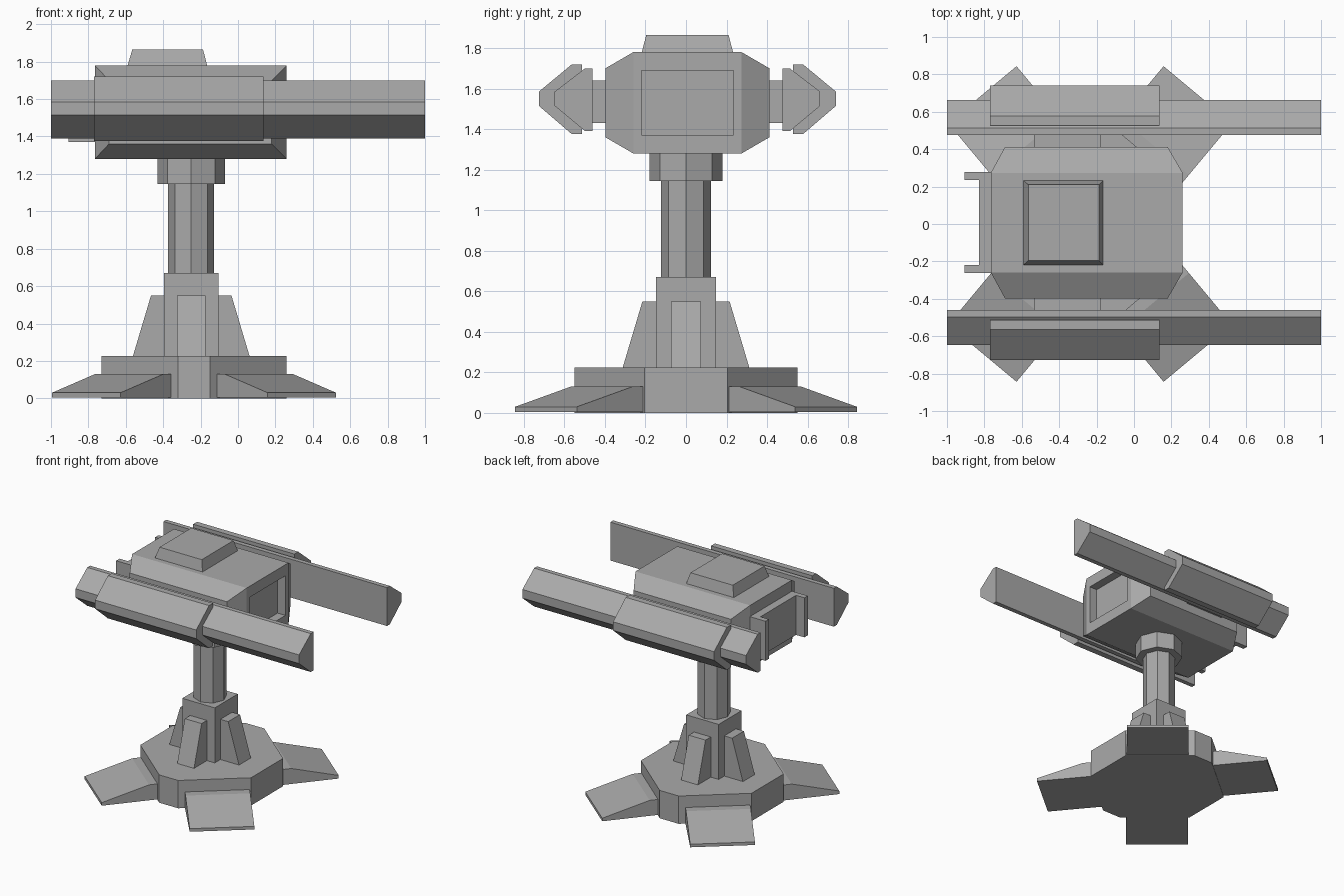
import bpy, bmesh
from math import cos, sin, pi
from mathutils import Vector

old = bpy.data.objects.get("Cube")
if old:
    bpy.data.objects.remove(old, do_unlink=True)

grey = bpy.data.materials.new("plain grey")
grey.use_nodes = True
COLOUR = (0.4, 0.4, 0.4, 1)
grey.diffuse_color = COLOUR
grey.node_tree.nodes["Principled BSDF"].inputs["Base Color"].default_value = COLOUR

AXIS = -0.25     # x of the post
BASE = -0.235    # x of the base
HEAD_Y = 0.007   # y centre of the head


def loft(name, rings):
    """Skin a list of equal-sized point rings and cap both ends."""
    bm = bmesh.new()
    loops = [[bm.verts.new(p) for p in ring] for ring in rings]
    n = len(loops[0])
    for a, b in zip(loops, loops[1:]):
        for i in range(n):
            j = (i + 1) % n
            bm.faces.new((a[i], a[j], b[j], b[i]))
    bm.faces.new(loops[0])
    bm.faces.new(loops[-1])
    bmesh.ops.recalc_face_normals(bm, faces=bm.faces)
    mesh = bpy.data.meshes.new(name)
    bm.to_mesh(mesh)
    bm.free()
    mesh.materials.append(grey)
    obj = bpy.data.objects.new(name, mesh)
    bpy.context.collection.objects.link(obj)
    return obj


def rect(axis, at, a0, a1, b0, b1):
    """Rectangle across an axis; a and b are the other two axes in order."""
    ring = []
    for a, b in ((a0, b0), (a1, b0), (a1, b1), (a0, b1)):
        p = [a, b]
        p.insert("xyz".index(axis), at)
        ring.append(p)
    return ring


def box(name, x0, x1, y0, y1, z0, z1):
    return loft(name, [rect("z", z, x0, x1, y0, y1) for z in (z0, z1)])


def octagon(r, z):
    return [(AXIS + r * cos(i * pi / 4), r * sin(i * pi / 4), z) for i in range(8)]


def extrude_x(name, profile, x0, x1):
    return loft(name, [[(x, y, z) for y, z in profile] for x in (x0, x1)])


# Base slab: uneven octagon with broad diagonal facets
corners = [(0.495, 0.205), (0.085, 0.55), (-0.085, 0.55), (-0.495, 0.205)]
corners += [(-x, -y) for x, y in corners]
loft("base_slab", [[(BASE + x, y, z) for x, y in corners] for z in (0, 0.225)])

# Four sloping feet on the diagonal facets
foot_profile = [(0.44, 0.005), (0.9, 0.005), (0.9, 0.03), (0.54, 0.13), (0.44, 0.13)]
for sx, side in ((-1, "right"), (1, "left")):
    for sy, end in ((-1, "front"), (1, "back")):
        out = Vector((0.64 * sx, 0.768 * sy, 0))
        across = Vector((-out.y, out.x, 0))
        middle = Vector((BASE, 0, 0))
        loft(f"{end}_{side}_foot",
             [[middle + out * d + across * w + Vector((0, 0, z)) for d, z in foot_profile]
              for w in (-0.238, 0.238)])

# Pedestal, column and collar
box("pedestal", AXIS - 0.145, AXIS + 0.145, -0.147, 0.147, 0.225, 0.67)
loft("column", [octagon(0.123, z) for z in (0.67, 1.145)])
loft("collar", [octagon(0.18, z) for z in (1.145, 1.28)])

# Tapered buttresses on each side of the pedestal
buttress = [(0.1, 0.225), (0.312, 0.225), (0.215, 0.55), (0.1, 0.55)]
for k, side in enumerate(("left", "back", "right", "front")):
    c, s = round(cos(k * pi / 2)), round(sin(k * pi / 2))
    loft(f"{side}_buttress",
         [[(AXIS + c * d - s * w, s * d + c * w, z) for d, z in buttress]
          for w in (-0.075, 0.075)])

# Head core with a recessed panel in its open end
Y = HEAD_Y
loft("head_core", [
    rect("x", -0.765, Y - 0.267, Y + 0.267, 1.28, 1.78),
    rect("x", 0.26, Y - 0.267, Y + 0.267, 1.28, 1.78),
    rect("x", 0.26, Y - 0.227, Y + 0.227, 1.37, 1.69),
    rect("x", 0.19, Y - 0.227, Y + 0.227, 1.37, 1.69)])

# Raised hatch on top
loft("top_hatch", [rect("z", 1.78, -0.59, -0.165, Y - 0.225, Y + 0.225),
                   rect("z", 1.865, -0.565, -0.187, Y - 0.203, Y + 0.203)])

# Panel and flanges at the closed end
box("end_panel", -0.83, -0.765, Y - 0.27, Y + 0.27, 1.37, 1.69)

# Parts repeated on both sides of the head
rail = [(0.468, 1.39), (0.505, 1.39), (0.655, 1.515), (0.655, 1.585),
        (0.505, 1.7), (0.468, 1.7)]
pod = [(0.52, 1.375), (0.57, 1.375), (0.733, 1.515), (0.733, 1.585),
       (0.57, 1.72), (0.52, 1.72)]
for s, side in ((-1, "front"), (1, "back")):
    loft(f"{side}_cheek", [rect("y", Y + s * 0.267, -0.765, 0.26, 1.28, 1.78),
                           rect("y", Y + s * 0.405, -0.69, 0.18, 1.36, 1.7)])
    y0, y1 = sorted((Y + s * 0.227, Y + s * 0.27))
    box(f"{side}_flange", -0.905, -0.83, y0, y1, 1.37, 1.69)
    y0, y1 = sorted((Y + s * 0.405, Y + s * 0.468))
    box(f"{side}_arm", -0.535, -0.18, y0, y1, 1.43, 1.64)
    extrude_x(f"{side}_rail", [(Y + s * y, z) for y, z in rail], -1, 1)
    extrude_x(f"{side}_pod", [(Y + s * y, z) for y, z in pod], -0.77, 0.135)
